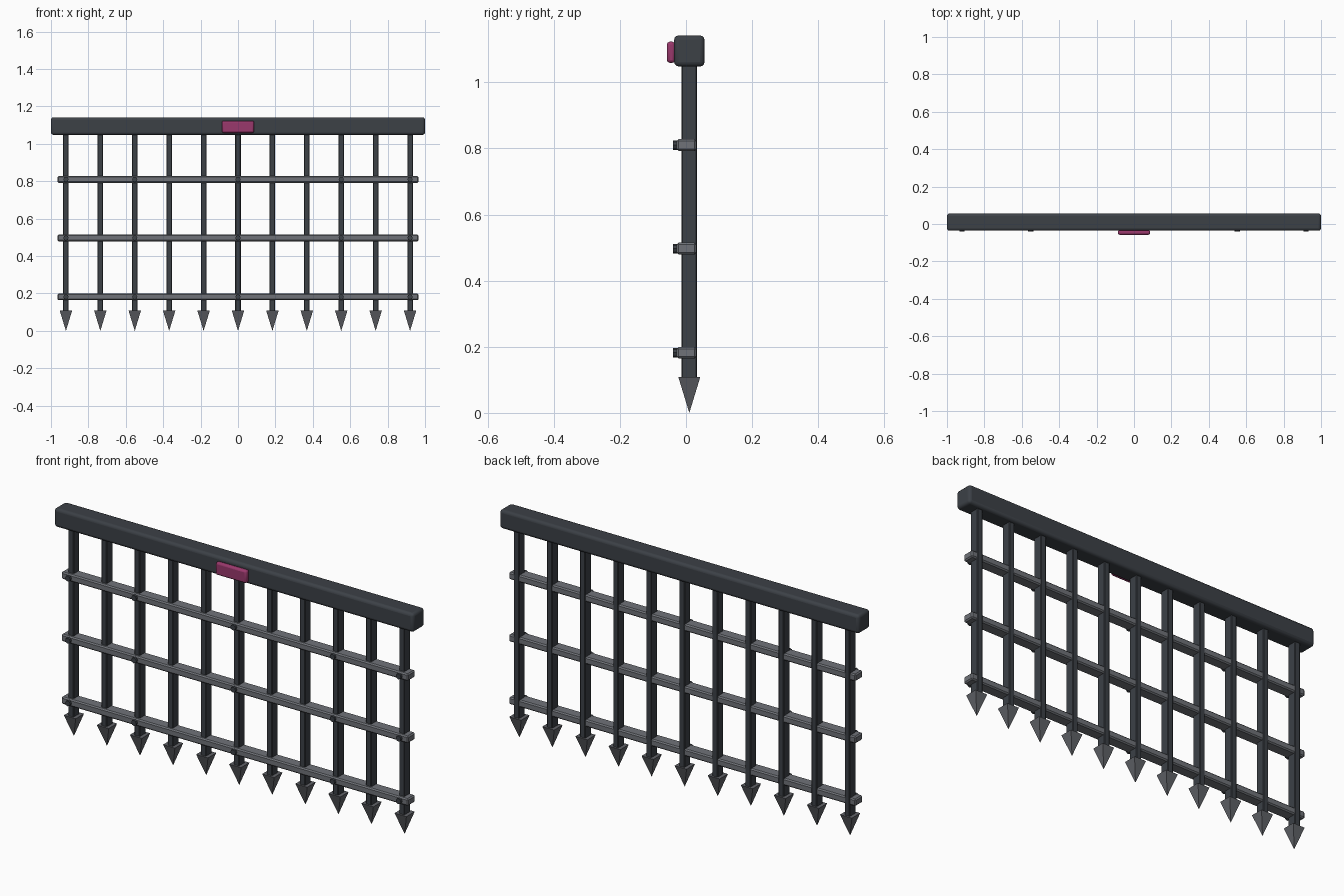
import bpy
from math import radians, pi

if "Cube" in bpy.data.objects:
    bpy.data.objects.remove(bpy.data.objects["Cube"])


def material(name, rgb):
    m = bpy.data.materials.new(name)
    m.diffuse_color = (*rgb, 1)
    m.use_nodes = True
    m.node_tree.nodes["Principled BSDF"].inputs["Base Color"].default_value = m.diffuse_color
    return m


DARK = material("dark_iron", (0.045, 0.052, 0.062))
STEEL = material("worn_steel", (0.16, 0.17, 0.19))
SPIKE = material("spike_steel", (0.12, 0.125, 0.14))
MAGENTA = material("magenta_plate", (0.32, 0.04, 0.15))
CY = 0.01  # centre plane of the grille


def finish(name, mat):
    o = bpy.context.object
    o.name = name
    o.data.materials.append(mat)
    return o


def box(name, center, size, mat, bevel=0, segments=1):
    bpy.ops.mesh.primitive_cube_add(size=1, location=center)
    o = finish(name, mat)
    o.scale = size
    bpy.ops.object.transform_apply(location=False, rotation=False, scale=True)
    if bevel:
        b = o.modifiers.new("bevel", 'BEVEL')
        b.width = bevel
        b.segments = segments
        if segments > 1:
            bpy.ops.object.shade_smooth_by_angle(angle=radians(35))
    return o


# top beam and its front plate
box("top_beam", (0, CY, 1.095), (2.0, 0.092, 0.094), DARK, 0.014, 3)
box("front_plate", (0, -0.045, 1.091), (0.172, 0.026, 0.064), MAGENTA, 0.009, 2)

# vertical bars with pyramid spikes
xs = [-0.92 + 0.184 * i for i in range(11)]
for i, x in enumerate(xs):
    box(f"vertical_bar_{i}", (x, CY, 0.58), (0.03, 0.048, 0.96), DARK, 0.003)
    bpy.ops.mesh.primitive_cone_add(vertices=4, radius1=0.033 * 2 ** 0.5, radius2=0,
                                    depth=0.108, location=(x, CY, 0.054),
                                    rotation=(pi, 0, pi / 4))
    finish(f"spike_{i}", SPIKE)

# horizontal rails with rivets on selected bars
for j, z in enumerate((0.182, 0.497, 0.81)):
    box(f"rail_{j}", (0, 0.002, z), (1.93, 0.06, 0.036), STEEL, 0.006)
    for i in (0, 2, 5, 8, 10):
        bpy.ops.mesh.primitive_cylinder_add(vertices=8, radius=0.014, depth=0.02,
                                            location=(xs[i], -0.03, z),
                                            rotation=(pi / 2, 0, 0))
        finish(f"rivet_{j}_{i}", DARK)
